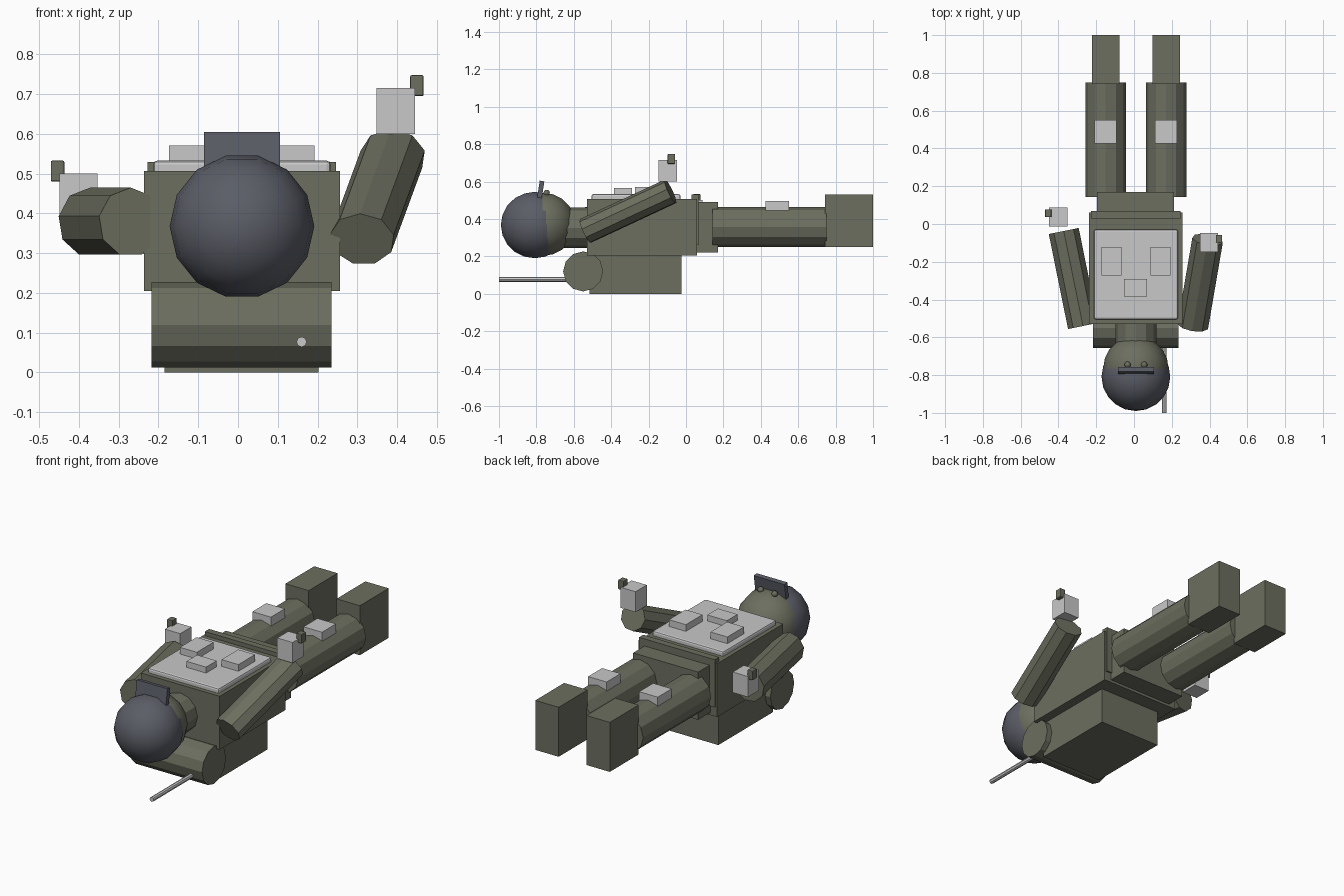
import bpy
import math
from mathutils import Vector, Matrix

cube = bpy.data.objects.get("Cube")
if cube:
    bpy.data.objects.remove(cube, do_unlink=True)


def material(name, colour):
    mat = bpy.data.materials.new(name)
    mat.use_nodes = True
    mat.diffuse_color = (*colour, 1)
    mat.node_tree.nodes["Principled BSDF"].inputs["Base Color"].default_value = (*colour, 1)
    return mat


olive = material("olive drab", (0.15, 0.157, 0.115))
pale = material("pale grey", (0.58, 0.58, 0.58))
slate = material("slate grey", (0.105, 0.11, 0.135))


def finish(name, mat):
    ob = bpy.context.object
    ob.name = ob.data.name = name
    ob.data.materials.append(mat)
    return ob


def box(name, mat, x, y, z, bevel=0, tilt=0):
    """Box from its (min, max) range on each axis, tilted about x."""
    centre = [sum(r) / 2 for r in (x, y, z)]
    bpy.ops.mesh.primitive_cube_add(size=1, location=centre, rotation=(tilt, 0, 0))
    ob = finish(name, mat)
    ob.data.transform(Matrix.Diagonal((x[1] - x[0], y[1] - y[0], z[1] - z[0], 1)))
    if bevel:
        mod = ob.modifiers.new("Bevel", "BEVEL")
        mod.width, mod.segments = bevel, 2
    return ob


def rod(name, mat, start, end, radii, sides=12):
    """Flat-sided cylinder between two points, with an oval section."""
    a, b = Vector(start), Vector(end)
    bpy.ops.mesh.primitive_cylinder_add(vertices=sides, radius=1, depth=(b - a).length)
    ob = finish(name, mat)
    ob.data.transform(Matrix.Diagonal((radii[0], radii[1], 1, 1)))
    ob.matrix_world = Matrix.Translation((a + b) / 2) @ (b - a).to_track_quat("Z", "Y").to_matrix().to_4x4()
    return ob


def ball(name, mat, centre, radius, segments=14, rings=10):
    bpy.ops.mesh.primitive_uv_sphere_add(segments=segments, ring_count=rings, radius=radius,
                                         location=centre, rotation=(math.pi / 2, 0, 0))
    ob = finish(name, mat)
    # turn the outline so that a corner points straight up
    ob.data.transform(Matrix.Rotation(math.pi / 2, 4, "Z"))
    bpy.ops.object.shade_smooth()
    return ob


MID = 0.01  # centre line of the body

# Torso, hips and belt
box("torso", olive, (-0.237, 0.256), (-0.53, 0.06), (0.205, 0.507))
box("hips", olive, (-0.195, 0.212), (0.0, 0.17), (0.22, 0.49))
box("belt", olive, (-0.228, 0.246), (0.03, 0.068), (0.26, 0.53))

# Chest armour and pouches
box("chest_plate", pale, (-0.213, 0.233), (-0.505, -0.03), (0.49, 0.533), bevel=0.01)
for side, label in ((-1, "right"), (1, "left")):
    cx = MID + side * 0.13
    box(label + "_chest_pouch", pale, (cx - 0.053, cx + 0.053), (-0.272, -0.123), (0.52, 0.571))
box("centre_pouch", pale, (-0.053, 0.07), (-0.385, -0.29), (0.52, 0.567))

# Backpack, bedroll and antenna
box("backpack", olive, (-0.185, 0.203), (-0.515, -0.025), (0, 0.21))
rod("bedroll", olive, (-0.217, -0.55, 0.12), (0.235, -0.55, 0.12), (0.107, 0.107))
rod("antenna", pale, (0.16, -0.55, 0.077), (0.16, -1.0, 0.077), (0.013, 0.013), 8)

# Neck, head, helmet, goggles and eyes
rod("neck", olive, (MID, -0.70, 0.353), (MID, -0.5, 0.353), (0.108, 0.108))
ball("head", olive, (MID, -0.765, 0.372), 0.173)
ball("helmet", slate, (MID, -0.808, 0.368), 0.182)
box("goggles", slate, (-0.086, 0.106), (-0.79, -0.765), (0.5, 0.604), tilt=-0.15)
for side, label in ((-1, "right"), (1, "left")):
    ball(label + "_eye", olive, (MID + side * 0.044, -0.745, 0.54), 0.017, 10, 6)

# Legs, knee pads and feet
for side, label in ((-1, "right"), (1, "left")):
    cx = MID + side * 0.16
    rod(label + "_leg", olive, (cx, 0.142, 0.357), (cx, 0.75, 0.357), (0.107, 0.107))
    box(label + "_knee_pad", pale, (cx - 0.058, cx + 0.058), (0.425, 0.55), (0.38, 0.497))
    box(label + "_foot", olive, (cx - 0.073, cx + 0.073), (0.742, 1.0), (0.25, 0.53))

# Arms
rod("left_arm", olive, (0.312, -0.538, 0.335), (0.39, -0.083, 0.547), (0.083, 0.071), 9)
rod("right_arm", olive, (-0.27, -0.54, 0.378), (-0.372, -0.037, 0.378), (0.082, 0.087), 9)

# Hands, each with a thumb on its outer upper edge
for label, side, hx, hy, hz in (("left", 1, 0.397, -0.098, 0.658), ("right", -1, -0.401, 0.037, 0.443)):
    box(label + "_hand", pale, (hx - 0.048, hx + 0.048), (hy - 0.05, hy + 0.05), (hz - 0.058, hz + 0.058))
    tx = hx + side * 0.053
    box(label + "_thumb", olive, (tx - 0.017, tx + 0.017), (hy, hy + 0.04),
        (hz + 0.037, hz + 0.09), bevel=0.004)
